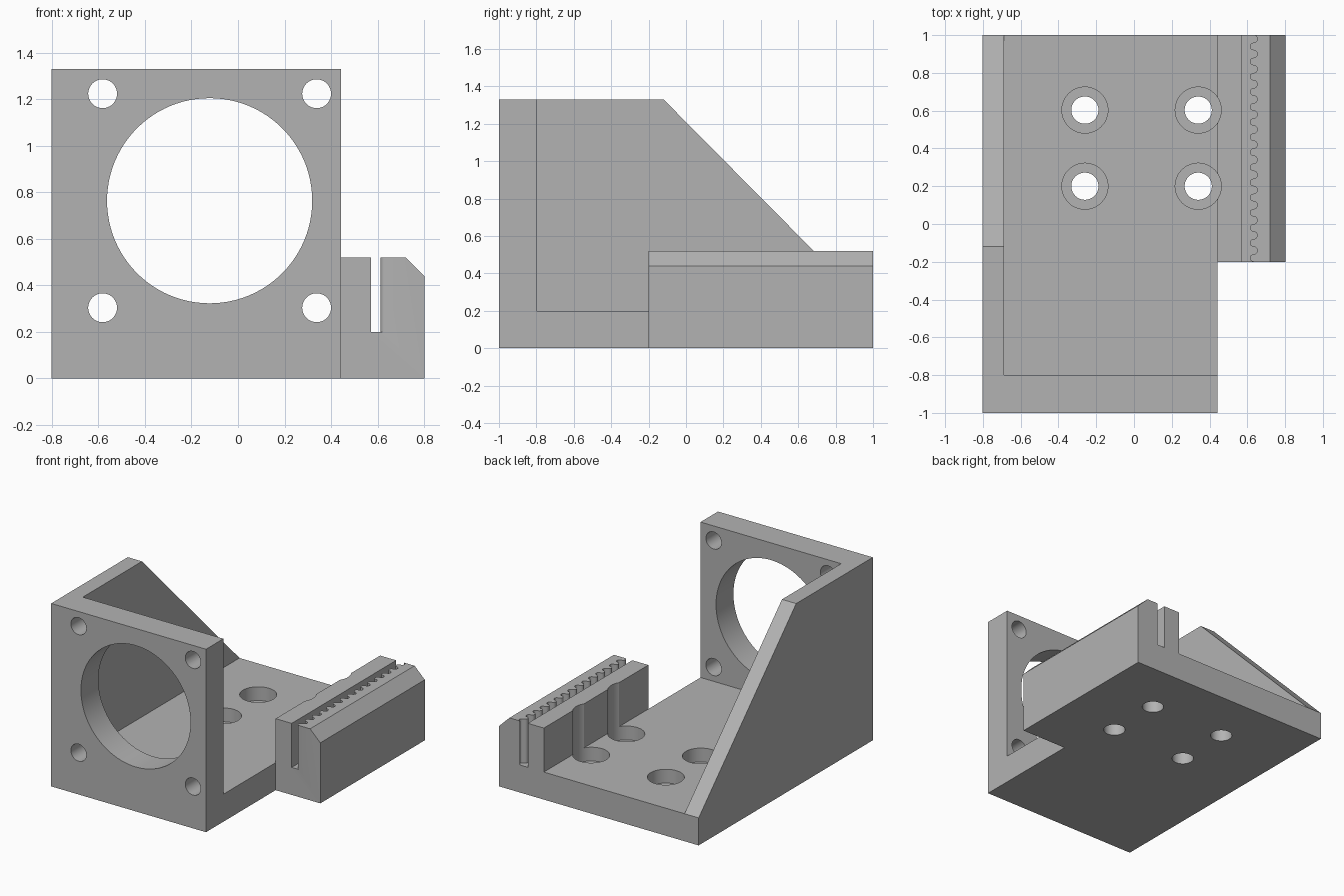
import bpy, bmesh, math
from mathutils import Vector

cube = bpy.data.objects.get("Cube")
if cube:
    bpy.data.objects.remove(cube, do_unlink=True)

grey = bpy.data.materials.new("plain_grey")
grey.use_nodes = True
colour = (0.45, 0.45, 0.45, 1)
grey.diffuse_color = colour
grey.node_tree.nodes["Principled BSDF"].inputs["Base Color"].default_value = colour

# Main dimensions
LEFT, INNER, STEP, RIGHT = -0.802, -0.688, 0.443, 0.802
FLOOR, TOP, RAIL = 0.2, 1.33, 0.52
HUB_X, HUB_Z, BOLT = -0.122, 0.764, 0.46


def prism(name, outline, axis, low, high):
    """Extrude a closed 2D outline along an axis, from low to high."""
    def place(a, b):
        return {"x": (low, a, b), "y": (a, low, b), "z": (a, b, low)}[axis]
    bm = bmesh.new()
    face = bm.faces.new([bm.verts.new(place(a, b)) for a, b in outline])
    new = bmesh.ops.extrude_face_region(bm, geom=[face])["geom"]
    shift = Vector([(high - low) * (axis == k) for k in "xyz"])
    bmesh.ops.translate(bm, vec=shift, verts=[v for v in new if isinstance(v, bmesh.types.BMVert)])
    bmesh.ops.recalc_face_normals(bm, faces=bm.faces)
    mesh = bpy.data.meshes.new(name)
    bm.to_mesh(mesh)
    bm.free()
    mesh.materials.append(grey)
    obj = bpy.data.objects.new(name, mesh)
    bpy.context.collection.objects.link(obj)
    return obj


def rect(a0, a1, b0, b1):
    return [(a0, b0), (a1, b0), (a1, b1), (a0, b1)]


def circle(a, b, r, n=48):
    return [(a + r * math.cos(math.tau * i / n), b + r * math.sin(math.tau * i / n)) for i in range(n)]


def combine(body, tool, operation):
    """Apply a boolean and discard the tool."""
    mod = body.modifiers.new("combine", "BOOLEAN")
    mod.operation, mod.solver, mod.object = operation, "EXACT", tool
    bpy.context.view_layer.objects.active = body
    bpy.ops.object.modifier_apply(modifier=mod.name)
    bpy.data.objects.remove(tool, do_unlink=True)


# Base with upright motor plate, as an L profile
body = prism("motor_bracket",
             [(-1, 0), (1, 0), (1, FLOOR), (-0.8, FLOOR), (-0.8, TOP), (-1, TOP)],
             "x", LEFT, STEP)

# Sloping side wall
combine(body, prism("side_wall", [(-1, 0), (1, 0), (1, FLOOR), (-0.12, TOP), (-1, TOP)],
                    "x", LEFT, INNER), "UNION")

# Belt clamp block with chamfered outer edge
combine(body, prism("belt_clamp", [(STEP - 0.1, 0), (RIGHT, 0), (RIGHT, 0.44), (0.72, RAIL),
                                   (STEP, RAIL), (STEP, 0.1), (STEP - 0.1, 0.1)],
                    "y", -0.2, 1), "UNION")

# Motor opening and its four bolt holes
combine(body, prism("motor_opening", circle(HUB_X, HUB_Z, 0.441, 96), "y", -1.1, -0.7), "DIFFERENCE")
for sx in (-1, 1):
    for sz in (-1, 1):
        hole = circle(HUB_X + sx * BOLT, HUB_Z + sz * BOLT, 0.062)
        combine(body, prism("bolt_hole", hole, "y", -1.1, -0.7), "DIFFERENCE")

# Counterbored screw holes in the base
for x in (-0.26, 0.34):
    for y in (0.2, 0.603):
        combine(body, prism("counterbore", circle(x, y, 0.122), "z", 0.1, 0.7), "DIFFERENCE")
        combine(body, prism("screw_hole", circle(x, y, 0.072), "z", -0.1, 0.3), "DIFFERENCE")

# Belt slot: one straight side, one side of alternating half-round teeth
R, ARC = 0.02, 8
wave = []
for k in range(34):
    centre, side = 1.08 - R - 2 * R * k, 1 if k % 2 == 0 else -1
    for i in range(ARC):
        t = math.pi * i / ARC
        wave.append((0.633 + side * R * math.sin(t), centre + R * math.cos(t)))
end = wave[-1][1] - 0.01
combine(body, prism("belt_slot", wave + [(0.633, end), (0.572, end), (0.572, 1.08)],
                    "z", FLOOR, 0.7), "DIFFERENCE")

# Merge flat regions, then shade curved walls smooth
bm = bmesh.new()
bm.from_mesh(body.data)
bmesh.ops.remove_doubles(bm, verts=bm.verts, dist=0.0001)
bmesh.ops.dissolve_limit(bm, angle_limit=math.radians(0.5), verts=bm.verts, edges=bm.edges)
bm.to_mesh(body.data)
bm.free()
bpy.ops.object.select_all(action="DESELECT")
body.select_set(True)
bpy.context.view_layer.objects.active = body
bpy.ops.object.shade_smooth_by_angle(angle=math.radians(30))
